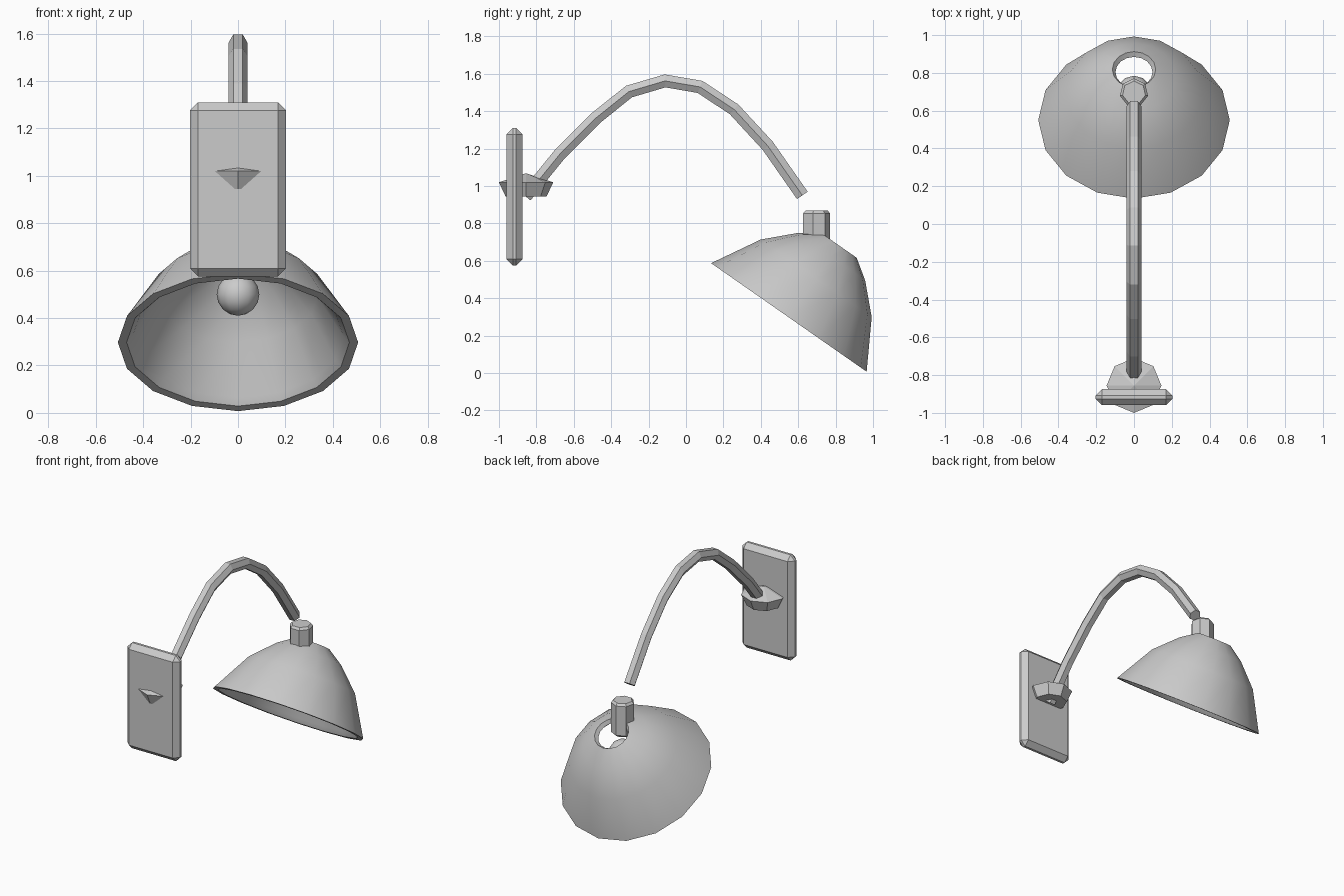
import bpy, bmesh, math
from mathutils import Vector

if "Cube" in bpy.data.objects:
    bpy.data.objects.remove(bpy.data.objects["Cube"])


def finish(bm, name, smooth=False):
    bmesh.ops.recalc_face_normals(bm, faces=bm.faces)
    me = bpy.data.meshes.new(name)
    bm.to_mesh(me)
    bm.free()
    ob = bpy.data.objects.new(name, me)
    bpy.context.collection.objects.link(ob)
    if smooth:
        bpy.ops.object.select_all(action='DESELECT')
        ob.select_set(True)
        bpy.context.view_layer.objects.active = ob
        bpy.ops.object.shade_smooth_by_angle(angle=math.radians(35))
    return ob


def bridge(bm, a, b):
    n = len(a)
    for i in range(n):
        bm.faces.new((a[i], a[(i + 1) % n], b[(i + 1) % n], b[i]))


def lathe(name, profile, sides, loc, closed=False, smooth=False):
    """Turn (radius, height) points about z, with one vertex column at +y."""
    bm = bmesh.new()
    rings = []
    for r, h in profile:
        rings.append([bm.verts.new((-r * math.sin(math.tau * i / sides),
                                    r * math.cos(math.tau * i / sides), h))
                      for i in range(sides)])
    for a, b in zip(rings, rings[1:]):
        bridge(bm, a, b)
    if closed:
        bridge(bm, rings[-1], rings[0])
    else:
        bm.faces.new(rings[0])
        bm.faces.new(rings[-1])
    ob = finish(bm, name, smooth)
    ob.location = loc
    return ob


# Chamfered wall plate
bm = bmesh.new()
bmesh.ops.create_cube(bm, size=1)
bmesh.ops.scale(bm, vec=(0.405, 0.085, 0.735), verts=bm.verts)
bmesh.ops.bevel(bm, geom=bm.edges[:], offset=0.034, segments=1, affect='EDGES')
finish(bm, "wall_plate").location = (0, -0.917, 0.943)

# Eight-sided arm holder set into the plate
lathe("arm_holder", [(0.11, 0.945), (0.145, 1.02), (0.004, 1.067)], 8, (0, -0.855, 0))

# Six-sided curved arm
path = [(-0.858, 0.945), (-0.675, 1.17), (-0.48, 1.365), (-0.305, 1.505),
        (-0.112, 1.562), (0.075, 1.53), (0.257, 1.41), (0.437, 1.215), (0.622, 0.95)]
pts = [Vector((0, y, z)) for y, z in path]
bm = bmesh.new()
rings = []
for i, p in enumerate(pts):
    before = (p - pts[i - 1]).normalized() if i else Vector()
    after = (pts[i + 1] - p).normalized() if i < len(pts) - 1 else Vector()
    t = (before + after).normalized()
    up = Vector((0, -t.z, t.y))
    rings.append([bm.verts.new(p + Vector((0.04 * math.cos(k * math.pi / 3), 0, 0))
                               + up * 0.04 * math.sin(k * math.pi / 3))
                  for k in range(6)])
for a, b in zip(rings, rings[1:]):
    bridge(bm, a, b)
bm.faces.new(rings[0])
bm.faces.new(rings[-1])
finish(bm, "curved_arm")

# Seven-sided lamp socket
lathe("lamp_socket", [(0.06, 0.635), (0.076, 0.65), (0.076, 0.854), (0.062, 0.869)],
      7, (0, 0.695, 0))

# Open tilted shade with wall thickness and a hole at the top
shade = lathe("lamp_shade",
              [(0.507, 0), (0.362, 0.255), (0.221, 0.396), (0.115, 0.469),
               (0.098, 0.444), (0.200, 0.372), (0.335, 0.236), (0.446, 0.028), (0.470, 0)],
              16, (0, 0.55, 0.2975), closed=True, smooth=True)
shade.rotation_euler.x = -math.radians(34.9)

# Bulb
bm = bmesh.new()
bmesh.ops.create_uvsphere(bm, u_segments=12, v_segments=8, radius=0.09)
finish(bm, "bulb", True).location = (0, 0.695, 0.5)
bpy.context.object.scale.z = 1.0
